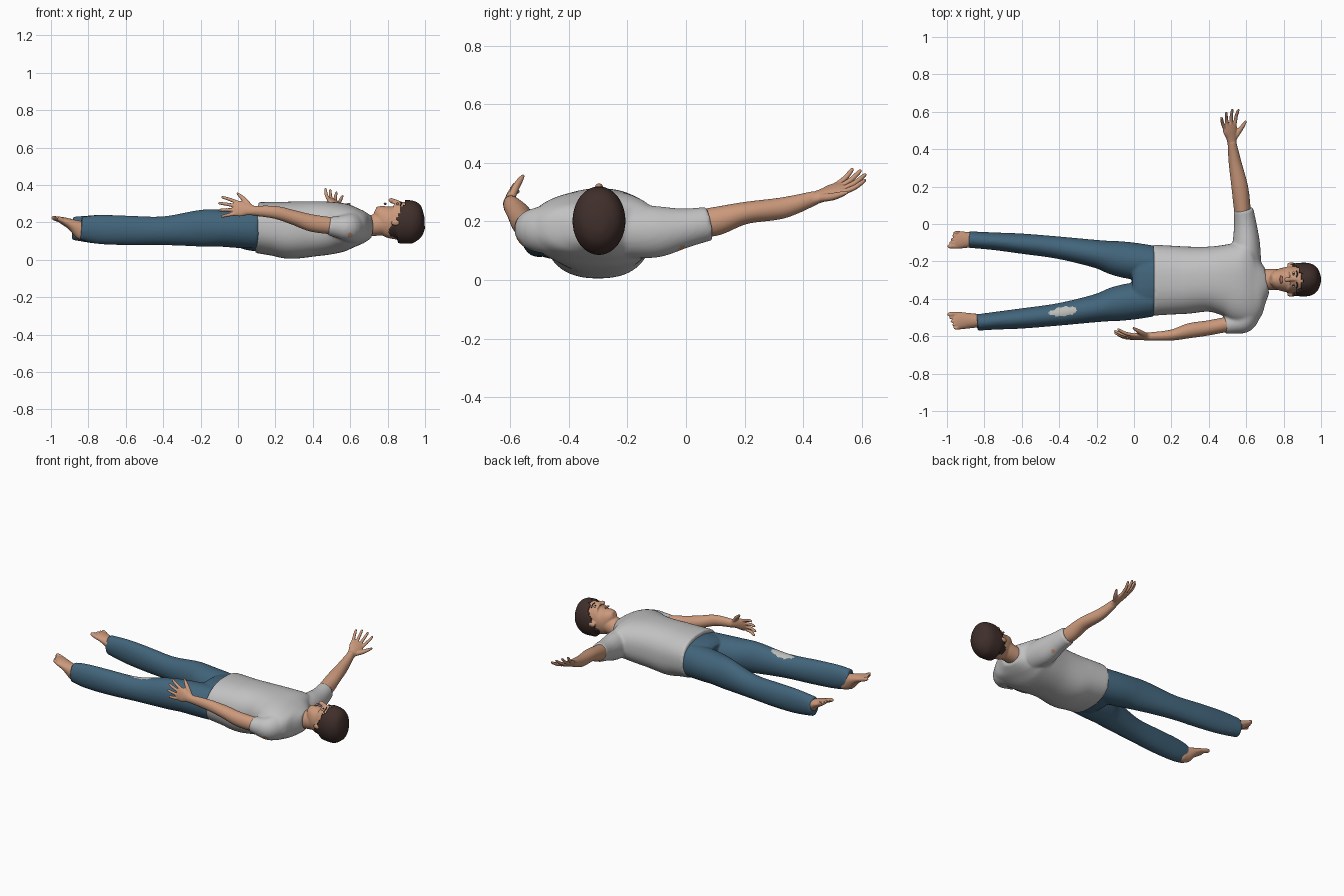
import bpy, bmesh, math
from mathutils import Vector, Matrix

cube = bpy.data.objects.get("Cube")
if cube:
    bpy.data.objects.remove(cube, do_unlink=True)


def material(name, r, g, b):
    mat = bpy.data.materials.new(name)
    mat.use_nodes = True
    mat.diffuse_color = (r, g, b, 1)
    shader = next(n for n in mat.node_tree.nodes if n.type == 'BSDF_PRINCIPLED')
    shader.inputs["Base Color"].default_value = (r, g, b, 1)
    shader.inputs["Roughness"].default_value = 0.8
    return mat


SKIN = material("skin", .60, .32, .2)
HAIR = material("dark brown hair", .05, .028, .024)
SHIRT = material("grey shirt cotton", .54, .54, .54)
DENIM = material("blue denim", .055, .13, .2)
PATCH = material("pale knee patch", .5, .5, .48)
WHITE = material("eye white", .7, .68, .64)
DARK = material("eye dark", .03, .02, .015)
LIP = material("lip", .42, .17, .12)

MID_Y = -.305     # body centre line
HEAD_Y = -.297    # head centre line


def spline(rings, step=.01):
    """Smoothly resample rings of (x, y, z, half width, half height)."""
    out = []
    last = len(rings) - 1
    for i in range(last):
        p0, p1, p2, p3 = (rings[min(max(i + k, 0), last)] for k in (-1, 0, 1, 2))
        count = max(3, int(math.dist(p1[:3], p2[:3]) / step))
        for j in range(count):
            t = j / count
            out.append([b + t / 2 * (c - a + t * (2 * a - 5 * b + 4 * c - d + t * (3 * (b - c) + d - a)))
                        for a, b, c, d in zip(p0, p1, p2, p3)])
    return out + [list(rings[-1])]


def loft(bm, rings, square=1, frame=Matrix(), sides=32):
    """Closed tube with elliptical sections across its path."""
    pts = spline(rings)
    loops = []
    for i, (x, y, z, wide, high) in enumerate(pts):
        ahead = Vector(pts[min(i + 1, len(pts) - 1)][:3])
        tangent = (ahead - Vector(pts[max(i - 1, 0)][:3])).normalized()
        side = Vector((0, 0, 1)).cross(tangent).normalized()
        up = tangent.cross(side)
        loop = []
        for k in range(sides):
            angle = math.tau * k / sides
            c, s = (math.copysign(abs(f(angle)) ** square, f(angle)) for f in (math.cos, math.sin))
            loop.append(bm.verts.new(frame @ (Vector((x, y, z)) + side * wide * c + up * high * s)))
        loops.append(loop)
    for one, two in zip(loops, loops[1:]):
        for k in range(sides):
            n = (k + 1) % sides
            bm.faces.new((one[k], one[n], two[n], two[k]))
    bm.faces.new(loops[0][::-1])
    bm.faces.new(loops[-1])


def ball(bm, place, radii):
    bmesh.ops.create_uvsphere(bm, u_segments=20, v_segments=12, radius=1,
                              matrix=Matrix.Translation(place) @ Matrix.Diagonal((*radii, 1)))


def finish(name, bm, mats):
    bmesh.ops.recalc_face_normals(bm, faces=bm.faces)
    mesh = bpy.data.meshes.new(name)
    bm.to_mesh(mesh)
    bm.free()
    for mat in mats:
        mesh.materials.append(mat)
    mesh.shade_smooth()
    obj = bpy.data.objects.new(name, mesh)
    bpy.context.collection.objects.link(obj)
    return obj


def fuse(name, bm, mats, voxel, relax, rule=None):
    """Merge overlapping volumes into one soft skin, then colour faces by rule."""
    obj = finish(name, bm, mats)
    remesh = obj.modifiers.new("merge", 'REMESH')
    remesh.mode = 'VOXEL'
    remesh.voxel_size = voxel
    smooth = obj.modifiers.new("relax", 'SMOOTH')
    smooth.iterations = relax
    graph = bpy.context.evaluated_depsgraph_get()
    mesh = bpy.data.meshes.new_from_object(obj.evaluated_get(graph))
    obj.modifiers.clear()
    obj.data = mesh
    mesh.materials.clear()
    for mat in mats:
        mesh.materials.append(mat)
    for face in mesh.polygons:
        face.material_index = int(bool(rule and rule(face.center, face.normal)))
    mesh.shade_smooth()
    return obj


# Shirt: torso and two sleeves, with small worn holes
bm = bmesh.new()
loft(bm, [(.1, -.3, .172, .19, .136), (.2, -.3, .165, .184, .145), (.28, -.3, .158, .18, .153),
          (.4, -.295, .165, .174, .148), (.5, -.3, .17, .195, .14), (.58, -.31, .175, .225, .125),
          (.64, -.31, .175, .215, .1), (.68, -.305, .175, .13, .08), (.71, -.3, .175, .07, .06)], .85, sides=48)
loft(bm, [(.6, -.2, .165, .08, .09), (.6, -.1, .165, .073, .088),
          (.595, 0, .178, .06, .067), (.585, .08, .193, .053, .058)])
loft(bm, [(.61, -.46, .172, .075, .088), (.585, -.515, .172, .068, .074),
          (.53, -.532, .176, .054, .058), (.485, -.537, .18, .05, .05)])
holes = ((Vector((.615, -.02, .125)), .022), (Vector((.6, -.57, .13)), .016))
fuse("shirt", bm, [SHIRT, SKIN], .008, 6,
     lambda c, n: any((c - spot).length < size for spot, size in holes))

# Trousers: hips and two legs, with a worn patch on one knee
bm = bmesh.new()
loft(bm, [(.15, -.3, .165, .178, .122), (.08, -.303, .165, .186, .118),
          (.02, MID_Y, .167, .195, .106), (-.01, MID_Y, .168, .18, .085)], .9)
for s, end in ((1, -.885), (-1, -.84)):
    leg = [(.1, .1, .165, .09, .105), (0, .107, .167, .098, .104), (-.1, .123, .17, .092, .1),
           (-.2, .145, .168, .075, .098), (-.4, .178, .155, .06, .077),
           (-.6, .2, .157, .054, .079), (-.75, .213, .162, .047, .077), (end, .222, .168, .044, .062)]
    loft(bm, [(x, MID_Y + s * y, z, a, b) for x, y, z, a, b in leg])


def on_patch(c, n):
    u, v = (c.x + .375) / .075, (c.y + .467 - .1 * (c.x + .375)) / .024
    return n.z > 0 and u * u + v * v < 1 + .2 * math.sin(c.x * 150)


fuse("trousers", bm, [DENIM, PATCH], .007, 5, on_patch)

# Bare feet, big toe on the inner side
for name, y, inner in (("right_foot", -.085, -1), ("left_foot", -.517, 1)):
    bm = bmesh.new()
    loft(bm, [(-.77, y, .165, .03, .035), (-.86, y, .165, .034, .038)])
    loft(bm, [(-.78, y, .108, .018, .018), (-.795, y, .122, .031, .032), (-.835, y, .155, .036, .048),
              (-.89, y, .188, .042, .03), (-.94, y, .21, .047, .019), (-.965, y, .219, .042, .012)])
    for i in range(5):
        toe_y = y + inner * (.034 - .0185 * i)
        size = .013 if i == 0 else .0085
        tip = -.995 + .008 * i
        loft(bm, [(-.935, toe_y, .207, size, size), (tip + .014, toe_y, .222, size, size),
                  (tip, toe_y, .228, size / 2, size / 2)], sides=12)
    fuse(name, bm, [SKIN], .004, 2)


def hand(bm, wrist, forward, thumbward):
    """Open hand: palm, four spread fingers and a thumb in a local frame."""
    f = Vector(forward).normalized()
    n = f.cross(Vector(thumbward)).normalized()
    a = n.cross(f)
    if n.z < 0 and abs(n.z) > abs(n.y) or n.y < -.5:
        n = -n
    frame = Matrix.Translation(wrist) @ Matrix((f, a, n)).transposed().to_4x4()
    loft(bm, [(-.02, 0, 0, .023, .022), (.03, .002, 0, .032, .019), (.07, 0, 0, .043, .016),
              (.105, 0, 0, .037, .011)], frame=frame)
    for i, size in enumerate((.088, .1, .094, .074)):
        base, spread = .032 - .0215 * i, .26 - .18 * i
        path = [(.09 + size * t, base + size * t * spread, .028 * t * t, r, r)
                for t, r in ((0, .01), (.5, .0092), (.9, .0075), (1, .004))]
        loft(bm, path, frame=frame, sides=12)
    loft(bm, [(.01, .012, 0, .014, .014), (.05, .05, .008, .014, .013), (.08, .075, .018, .01, .01),
              (.1, .09, .025, .005, .005)], frame=frame, sides=12)


# Arms
bm = bmesh.new()
loft(bm, [(.585, .01, .187, .04, .045), (.577, .1, .2, .045, .049), (.565, .2, .228, .044, .038),
          (.54, .33, .246, .034, .036), (.523, .44, .28, .023, .024)])
hand(bm, (.523, .44, .28), (-.13, .9, .34), (.85, .2, -.42))
fuse("right_arm", bm, [SKIN], .004, 2)

bm = bmesh.new()
loft(bm, [(.53, -.53, .178, .04, .045), (.4, -.555, .195, .04, .046), (.3, -.57, .225, .04, .039),
          (.2, -.594, .253, .029, .034), (.08, -.602, .262, .022, .026)])
hand(bm, (.08, -.602, .262), (-1, 0, .16), (0, .25, .95))
fuse("left_arm", bm, [SKIN], .004, 2)

# Head, neck, nose and ears
bm = bmesh.new()
loft(bm, [(.64, HEAD_Y, .17, .06, .05), (.72, HEAD_Y, .183, .057, .057), (.82, HEAD_Y, .2, .055, .065)])
loft(bm, [(.732, HEAD_Y, .262, .022, .022), (.755, HEAD_Y, .25, .046, .045), (.8, HEAD_Y, .215, .064, .089),
          (.85, HEAD_Y, .208, .073, .1), (.9, HEAD_Y, .205, .077, .104), (.95, HEAD_Y, .2, .068, .09),
          (.98, HEAD_Y, .2, .04, .05)])
loft(bm, [(.87, HEAD_Y, .303, .009, .009), (.835, HEAD_Y, .312, .01, .013),
          (.817, HEAD_Y, .316, .015, .015), (.808, HEAD_Y, .312, .01, .009)], sides=16)
for s in (-1, 1):
    ball(bm, (.843, HEAD_Y + s * .08, .198), (.025, .012, .016))
fuse("head", bm, [SKIN], .005, 3)

# Face details
for s, side in ((-1, "left"), (1, "right")):
    for part, x, z, radii, mat in (("eye", .853, .297, (.006, .013, .007), WHITE),
                                   ("iris", .853, .301, (.005, .005, .005), DARK)):
        bm = bmesh.new()
        ball(bm, (x, HEAD_Y + s * .031, z), radii)
        finish(side + "_" + part, bm, [mat])
    bm = bmesh.new()
    loft(bm, [(.868, HEAD_Y + s * .013, .308, .003, .003), (.873, HEAD_Y + s * .03, .303, .004, .003),
              (.868, HEAD_Y + s * .048, .289, .002, .003)], sides=10)
    finish(side + "_eyebrow", bm, [HAIR])
bm = bmesh.new()
ball(bm, (.787, HEAD_Y, .299), (.008, .022, .006))
finish("lips", bm, [LIP])

# Short hair: a cap cut open around the face with a ragged fringe
bm = bmesh.new()
loft(bm, [(.788, HEAD_Y, .18, .06, .075), (.83, HEAD_Y, .2, .08, .108), (.88, HEAD_Y, .203, .089, .116),
          (.94, HEAD_Y, .2, .087, .112), (.98, HEAD_Y, .197, .062, .08), (.998, HEAD_Y, .197, .02, .03)], sides=64)


def in_face(c):
    fringe = .006 * math.sin(c.y * 160)
    return c.x < .79 + .55 * (c.z - .12) + fringe


bare = [face for face in bm.faces if in_face(face.calc_center_median())]
bmesh.ops.delete(bm, geom=bare, context='FACES')
hair = finish("hair", bm, [HAIR])
shell = hair.modifiers.new("thickness", 'SOLIDIFY')
shell.thickness = .014
